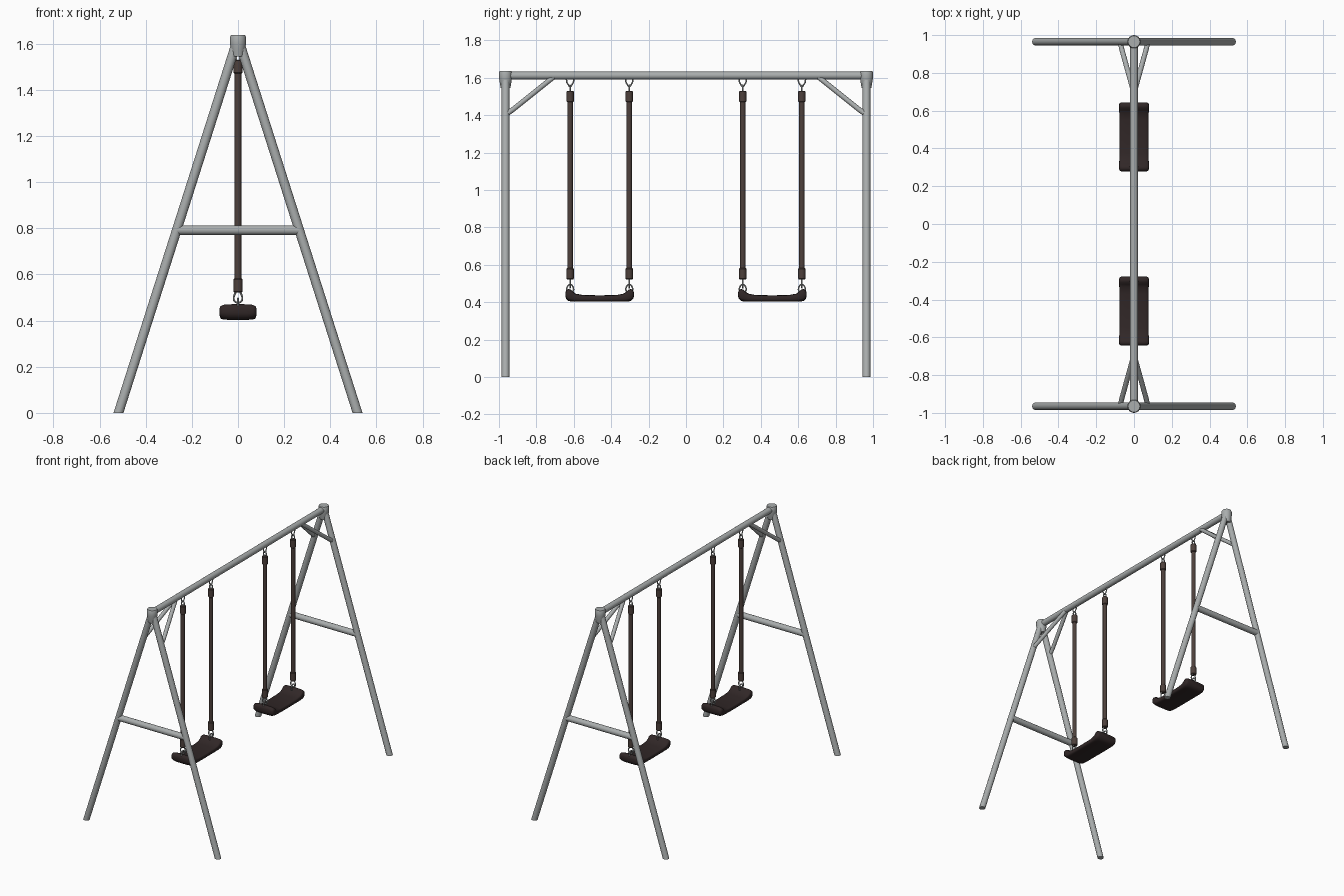
import bpy, bmesh, math
from mathutils import Vector, Matrix

if "Cube" in bpy.data.objects:
    bpy.data.objects.remove(bpy.data.objects["Cube"])


def material(name, rgb):
    m = bpy.data.materials.new(name)
    m.diffuse_color = (*rgb, 1)
    m.use_nodes = True
    m.node_tree.nodes["Principled BSDF"].inputs["Base Color"].default_value = m.diffuse_color
    return m


METAL = material("grey metal", (0.40, 0.42, 0.42))
CHAIN = material("steel chain", (0.40, 0.42, 0.42))
ROPE = material("brown rope", (0.075, 0.052, 0.045))
SEAT = material("dark seat", (0.030, 0.020, 0.020))


def finish(bm, name, mat, angle=40):
    bmesh.ops.recalc_face_normals(bm, faces=bm.faces)
    me = bpy.data.meshes.new(name)
    bm.to_mesh(me)
    bm.free()
    me.materials.append(mat)
    ob = bpy.data.objects.new(name, me)
    bpy.context.collection.objects.link(ob)
    bpy.ops.object.select_all(action='DESELECT')
    ob.select_set(True)
    bpy.context.view_layer.objects.active = ob
    bpy.ops.object.shade_smooth_by_angle(angle=math.radians(angle))
    return ob


def skin(name, rings, mat, closed=False, ground=False, angle=40):
    """Join rings of points into a tube, with end caps unless closed."""
    bm = bmesh.new()
    vs = [[bm.verts.new(p) for p in r] for r in rings]
    n, k = len(vs[0]), len(vs)
    for i in range(k if closed else k - 1):
        a, b = vs[i], vs[(i + 1) % k]
        for j in range(n):
            bm.faces.new((a[j], a[(j + 1) % n], b[(j + 1) % n], b[j]))
    if not closed:
        bm.faces.new(vs[0])
        bm.faces.new(vs[-1])
    if ground:  # cut the foot level with the ground
        g = bmesh.ops.bisect_plane(bm, geom=bm.verts[:] + bm.edges[:] + bm.faces[:],
                                   plane_co=(0, 0, 0), plane_no=(0, 0, -1), clear_outer=True)
        bmesh.ops.holes_fill(bm, edges=[e for e in bm.edges if e.is_boundary])
    return finish(bm, name, mat, angle)


def path(name, pts, radii, mat, n=20, closed=False, ground=False):
    """Round tube along points; radii is one number or one per point."""
    pts = [Vector(p) for p in pts]
    if not isinstance(radii, (list, tuple)):
        radii = [radii] * len(pts)
    k, rings = len(pts), []
    for i, p in enumerate(pts):
        if closed:
            t = pts[(i + 1) % k] - pts[i - 1]
        else:
            t = pts[min(i + 1, k - 1)] - pts[max(i - 1, 0)]
        t.normalize()
        ref = Vector((1, 0, 0)) if abs(t.x) < 0.5 and not closed else Vector((0, 1, 0))
        if closed:  # planar loop: use its plane normal
            ref = (pts[0] - pts[k // 2]).cross(pts[k // 4] - pts[3 * k // 4])
        u = t.cross(ref).normalized()
        v = t.cross(u)
        rings.append([p + radii[i] * (math.cos(a) * u + math.sin(a) * v)
                      for a in (2 * math.pi * j / n for j in range(n))])
    return skin(name, rings, mat, closed, ground)


def link(name, c, w, h, axis, taper=0.0, r=0.004):
    """Oval chain link lying along x or y, narrowing upward with taper."""
    pts = []
    for i in range(20):
        a = 2 * math.pi * i / 20
        s = w * math.cos(a) * (1 - taper * math.sin(a))
        d = Vector((s, 0, 0)) if axis == 'x' else Vector((0, s, 0))
        pts.append(Vector(c) + d + Vector((0, 0, h * math.sin(a))))
    path(name, pts, r, CHAIN, 8, closed=True)


# top beam
path("top_beam", [(0, -0.97, 1.612), (0, 0.97, 1.612)], 0.021, METAL, 24)

for sy, end in ((-1, "front"), (1, "back")):
    y = sy * 0.965
    # corner socket joining legs and beam
    path(end + "_corner_socket", [(0, y, z) for z in (1.545, 1.575, 1.6, 1.628, 1.637)],
         [0.026, 0.031, 0.035, 0.035, 0.031], METAL, 24)
    path(end + "_crossbar", [(-0.265, y, 0.792), (0.265, y, 0.792)], 0.021, METAL)
    for sx, side in ((-1, "left"), (1, "right")):
        # splayed leg
        path(f"{end}_{side}_leg", [(sx * 0.5339, y, -0.05), (sx * 0.008, y, 1.6)],
             0.0205, METAL, ground=True)
        # diagonal brace from leg to beam
        path(f"{end}_{side}_brace",
             [(sx * 0.072, sy * 0.962, 1.405), (sx * 0.066, sy * 0.93, 1.427),
              (sx * 0.012, sy * 0.735, 1.583), (sx * 0.005, sy * 0.71, 1.602)],
             0.0135, METAL, 16)

# seat: half of the lengthwise stations (offset, bottom, top, half width)
HALF = [(0.183, 0.431, 0.452, 0.066), (0.179, 0.419, 0.464, 0.076), (0.168, 0.408, 0.471, 0.080),
        (0.154, 0.404, 0.468, 0.080), (0.142, 0.403, 0.456, 0.079), (0.128, 0.403, 0.446, 0.078),
        (0.09, 0.403, 0.439, 0.077)]
STATIONS = [(-d, b, t, w) for d, b, t, w in HALF] + [(0, 0.403, 0.437, 0.077)] + HALF[::-1]


def spow(v, e):
    return math.copysign(abs(v) ** e, v)


for sy, nm in ((-1, "front"), (1, "back")):
    cy = sy * 0.4615
    rings = []
    for d, b, t, w in STATIONS:
        ring = []
        for j in range(28):
            a = 2 * math.pi * j / 28
            ring.append((w * spow(math.cos(a), 0.45), cy + d,
                         (b + t) / 2 + (t - b) / 2 * spow(math.sin(a), 0.45)))
        rings.append(ring)
    skin(nm + "_seat", rings, SEAT, angle=60)

    for k, side in ((-1, "near"), (1, "far")):
        y = cy + k * 0.158
        p = f"{nm}_{side}_"
        # rope with thicker sleeves at both ends
        path(p + "rope", [(0, y, 0.54), (0, y, 1.51)], 0.0145, ROPE, 16)
        for part, z0, z1 in (("lower_sleeve", 0.522, 0.583), ("upper_sleeve", 1.47, 1.53)):
            path(p + part, [(0, y, z0), (0, y, z0 + 0.004), (0, y, z1 - 0.004), (0, y, z1)],
                 [0.016, 0.0195, 0.0195, 0.016], ROPE, 16)
        # upper hanger: V bracket and link
        path(p + "hanger", [(0, y - 0.021, 1.598), (0, y - 0.017, 1.575), (0, y - 0.005, 1.555),
                            (0, y + 0.005, 1.555), (0, y + 0.017, 1.575), (0, y + 0.021, 1.598)],
             0.004, CHAIN, 8)
        link(p + "upper_link", (0, y, 1.543), 0.011, 0.018, 'x')
        # lower shackle and seat eyelet
        link(p + "shackle", (0, y, 0.503), 0.018, 0.026, 'x', 0.3)
        link(p + "eyelet", (0, y, 0.474), 0.018, 0.022, 'y', 0.2)
